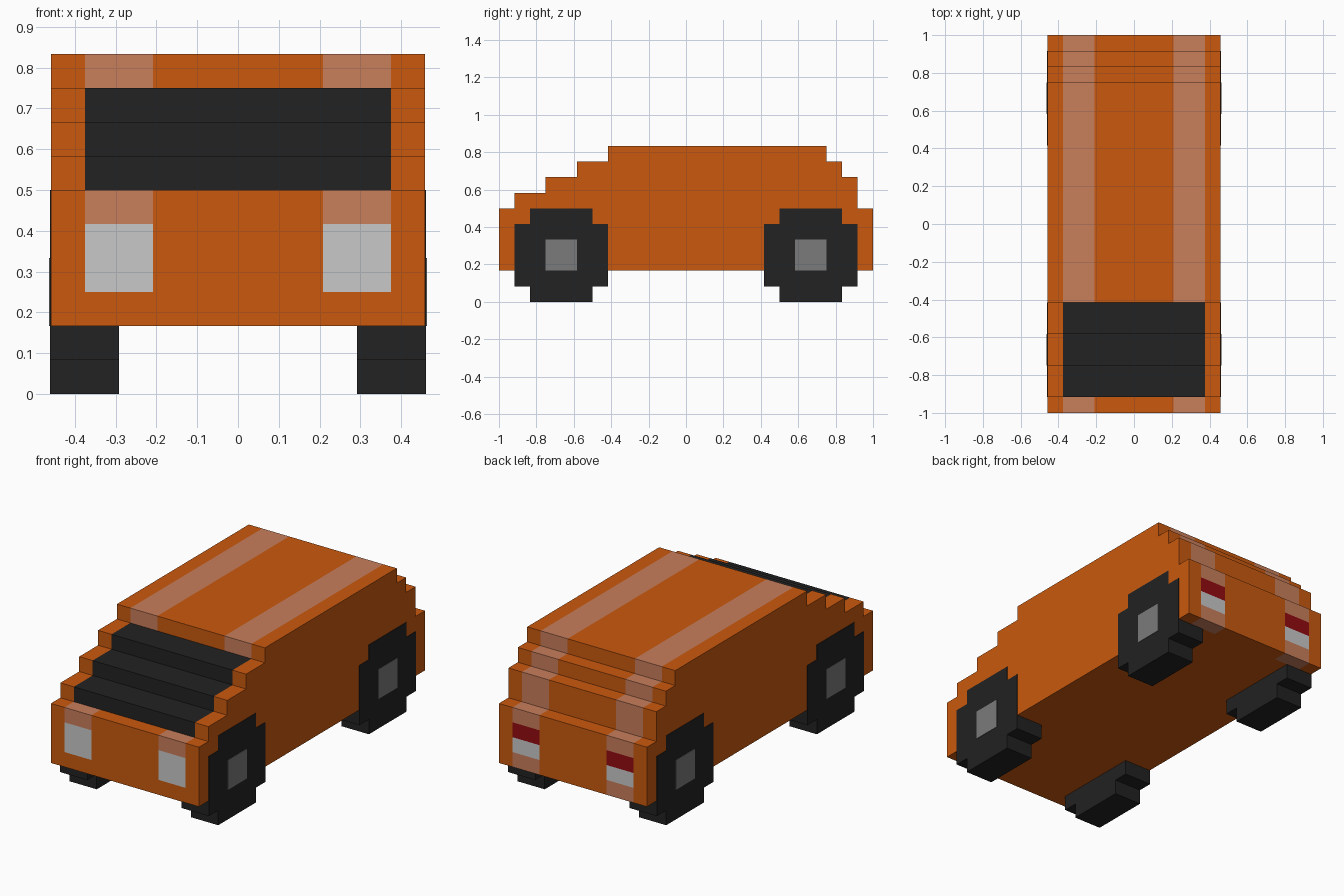
import bpy, bmesh

if "Cube" in bpy.data.objects:
    bpy.data.objects.remove(bpy.data.objects["Cube"])

U = 1 / 12  # one block of the blocky grid


def material(name, r, g, b):
    lin = [((c / 255 + 0.055) / 1.055) ** 2.4 if c > 10 else c / 255 / 12.92 for c in (r, g, b)]
    m = bpy.data.materials.new(name)
    m.diffuse_color = (*lin, 1)
    m.use_nodes = True
    m.node_tree.nodes["Principled BSDF"].inputs["Base Color"].default_value = m.diffuse_color
    return m


orange = material("orange paint", 202, 89, 14)
pink = material("pale stripe", 201, 126, 91)
black = material("black", 34, 34, 34)
white = material("light lens", 201, 201, 201)
red = material("red lens", 148, 12, 18)
grey = material("hub grey", 123, 123, 123)


def loft(name, profile, xs, mats, rule=None):
    """Extrude a (y, z) profile through the x stations, colouring faces by rule."""
    bm = bmesh.new()
    rows = [[bm.verts.new((x * U, y * U, z * U)) for y, z in profile] for x in xs]
    n = len(profile)
    for a, b in zip(rows, rows[1:]):
        for i in range(n):
            j = (i + 1) % n
            bm.faces.new((a[i], a[j], b[j], b[i]))
    bm.faces.new(rows[0])
    bm.faces.new(rows[-1])
    bmesh.ops.recalc_face_normals(bm, faces=bm.faces)
    if rule:
        for f in bm.faces:
            c = f.calc_center_bounds() / U
            side = abs(f.normal.x) > 0.5
            f.material_index = 0 if side else rule(abs(c.x), c.y, c.z)
    me = bpy.data.meshes.new(name)
    bm.to_mesh(me)
    bm.free()
    for m in mats:
        me.materials.append(m)
    ob = bpy.data.objects.new(name, me)
    bpy.context.collection.objects.link(ob)
    return ob


# Body: stepped side profile, split across the width for stripes and glass
body = [(-12, 2), (-12, 3), (-12, 5), (-12, 6), (-11, 6), (-11, 7), (-9, 7), (-9, 8),
        (-7, 8), (-7, 9), (-5, 9), (-5, 10), (9, 10), (9, 9), (10, 9), (10, 8),
        (11, 8), (11, 6), (12, 6), (12, 5), (12, 4), (12, 3), (12, 2), (11, 2)]


def body_colour(ax, y, z):
    if ax > 4.5:
        return 0
    if y < -5.1 and z > 6.2:            # windscreen steps
        return 2
    if ax < 2.5:
        return 0
    if y < -11.9 and z < 5:             # headlights
        return 3 if z > 3 else 0
    if y > 11.9 and 3 < z < 5:          # tail lights
        return 4 if z > 4 else 3
    if z < 2.1 and y < 11:              # underside
        return 0
    return 1                            # stripes


loft("body", body, (-5.5, -4.5, -2.5, 2.5, 4.5, 5.5),
     [orange, pink, black, white, red], body_colour)

# Wheels: blocky discs flush with the body sides, with thin hub plates
quarter = [(3, 1), (3, 2), (2, 2), (2, 3)]
tyre = (quarter + [(-y, z) for y, z in reversed(quarter)])
tyre = [(3, -2), (3, 2), (2, 2), (2, 3), (-2, 3), (-2, 2),
        (-3, 2), (-3, -2), (-2, -2), (-2, -3), (2, -3), (2, -2)]
hub = [(-1, -1), (1, -1), (1, 1), (-1, 1)]
for sx, sn in ((-1, "left"), (1, "right")):
    for cy, en in ((-8, "front"), (8, "rear")):
        place = lambda pts: [(y + cy, z + 3) for y, z in pts]
        loft(f"{en}_{sn}_wheel", place(tyre), (sx * 3.5, sx * 5.53), [black])
        loft(f"{en}_{sn}_hub", place(hub), (sx * 5.5, sx * 5.56), [grey])
